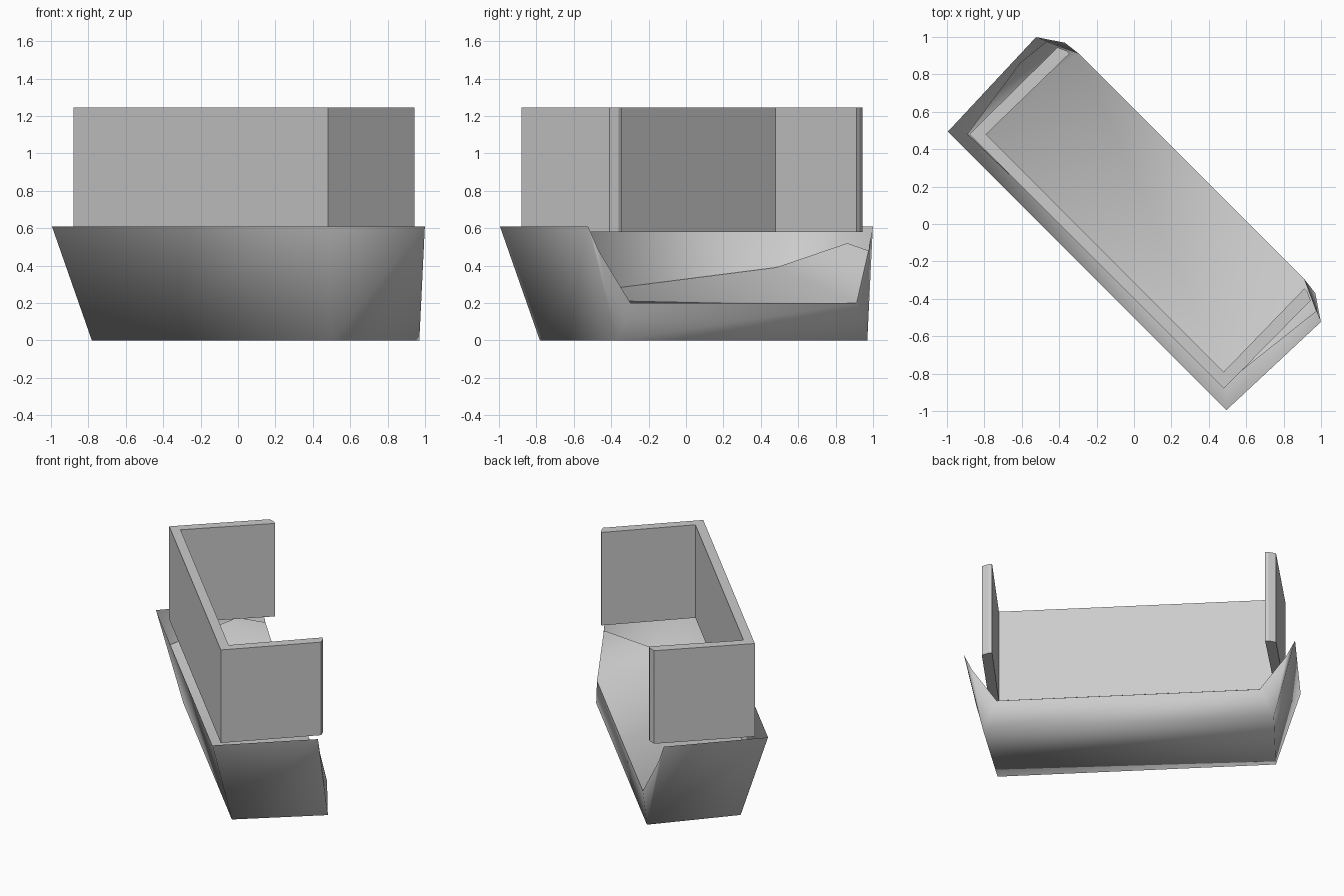
import bpy, bmesh, math
from mathutils import Matrix

cube = bpy.data.objects.get("Cube")
if cube:
    bpy.data.objects.remove(cube)

grey = bpy.data.materials.new("light_grey")
grey.use_nodes = True
grey.diffuse_color = (0.6, 0.6, 0.6, 1)
grey.node_tree.nodes["Principled BSDF"].inputs["Base Color"].default_value = grey.diffuse_color

TURN = Matrix.Rotation(math.radians(-45), 4, 'Z')


def finish(name, bm, smooth):
    """Turn the part onto the diagonal and link it as an object."""
    bm.transform(TURN)
    mesh = bpy.data.meshes.new(name)
    bm.to_mesh(mesh)
    bm.free()
    mesh.materials.append(grey)
    for p in mesh.polygons:
        p.use_smooth = smooth
    ob = bpy.data.objects.new(name, mesh)
    bpy.context.collection.objects.link(ob)
    return ob


def sheet(name, points, faces):
    """Smooth sheet made from named corner points."""
    bm = bmesh.new()
    v = {k: bm.verts.new(p) for k, p in points.items()}
    for f in faces:
        bm.faces.new([v[k] for k in f.split()])
    return finish(name, bm, True)


# Flared base: bottom (b), rim (r), low back lip (l) and side notch (n)
base = {}
for side, s in (("L", -1), ("R", 1)):
    base["bf" + side] = (s * 0.905, -0.20, 0)
    base["bb" + side] = (s * 0.947, 0.424, 0)
    base["rf" + side] = (s * 1.053, -0.354, 0.61)
    base["rb" + side] = (s * 1.077, 0.336, 0.61)
    base["lip" + side] = (s * 0.855, 0.435, 0.20)
    base["n" + side] = (s * 1.02, 0.36, 0.48)

sheet("flared_base", base, [
    "bfL bfR rfR rfL",
    "bfR bbR rbR rfR", "bbL bfL rfL rbL",
    "bbR bbL lipL lipR",
    "bbR lipR nR", "bbR nR rbR",
    "lipL bbL nL", "nL bbL rbL",
    "bfL bbL bbR bfR",
])

# Sloping floor inside the base, higher towards one end
floor = {k: base[k] for k in ("lipL", "lipR", "nL", "nR")}
floor["high"] = (-0.97, -0.29, 0.39)
floor["low"] = (0.95, -0.25, 0.22)
floor["peak"] = (-1.04, 0.18, 0.52)
sheet("sloping_floor", floor, [
    "lipL lipR low", "lipL low high",
    "lipL high peak", "lipL peak nL", "lipR nR low",
])

# Three-sided upright wall, open at the back
half = [(0.91, 0.40), (0.957, 0.378), (0.962, -0.283)]
inner = [(0.898, -0.22), (0.888, 0.40)]
outline = half + [(-x, y) for x, y in reversed(half)]
outline += [(-x, y) for x, y in reversed(inner)] + inner
bm = bmesh.new()
bottom = bm.faces.new([bm.verts.new((x, y, 0.58)) for x, y in outline])
top = bmesh.ops.extrude_face_region(bm, geom=[bottom], use_keep_orig=True)
verts = [g for g in top["geom"] if isinstance(g, bmesh.types.BMVert)]
bmesh.ops.translate(bm, verts=verts, vec=(0, 0, 0.665))
bmesh.ops.recalc_face_normals(bm, faces=bm.faces)
finish("three_sided_wall", bm, False)
